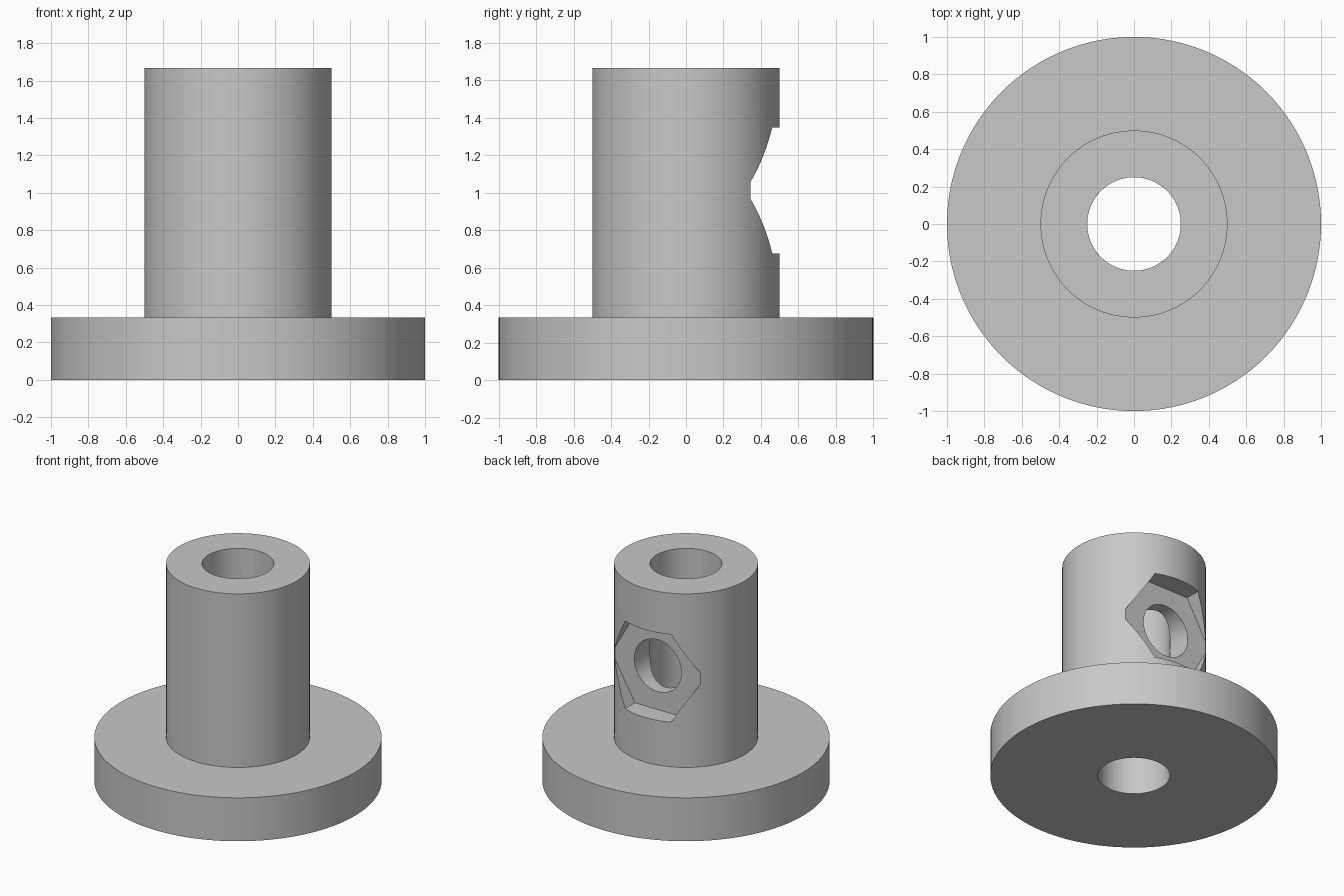
import bpy, bmesh, math
from mathutils import Vector

default = bpy.data.objects.get("Cube")
if default:
    bpy.data.objects.remove(default, do_unlink=True)

SEGMENTS = 128
POCKET_Z = 1.013      # height of the nut pocket centre
POCKET_APOTHEM = 0.337
POCKET_FLOOR = 0.343  # y of the pocket floor

grey = bpy.data.materials.new("plain_grey")
grey.use_nodes = True
colour = (0.58, 0.58, 0.58, 1)
grey.diffuse_color = colour
grey.node_tree.nodes["Principled BSDF"].inputs["Base Color"].default_value = colour


def lathe(name, profile):
    """Closed (radius, height) profile spun around z."""
    bm = bmesh.new()
    verts = [bm.verts.new((r, 0, z)) for r, z in profile]
    edges = [bm.edges.new((v, verts[i - 1])) for i, v in enumerate(verts)]
    bmesh.ops.spin(bm, geom=verts + edges, cent=(0, 0, 0), axis=(0, 0, 1),
                   angle=math.tau, steps=SEGMENTS, use_merge=True)
    bmesh.ops.remove_doubles(bm, verts=bm.verts, dist=1e-5)
    bmesh.ops.recalc_face_normals(bm, faces=bm.faces)
    mesh = bpy.data.meshes.new(name)
    bm.to_mesh(mesh)
    bm.free()
    obj = bpy.data.objects.new(name, mesh)
    bpy.context.collection.objects.link(obj)
    obj.data.materials.append(grey)
    return obj


def y_prism(name, sides, radius, start, end):
    """Prism along y, with a corner pointing to +x."""
    bpy.ops.mesh.primitive_cylinder_add(vertices=sides, radius=radius, depth=end - start)
    obj = bpy.context.object
    obj.name = name
    # Put a corner on x, then lay the prism along y
    for v in obj.data.vertices:
        x, y, z = v.co
        if sides == 6:
            x, y = y, -x
        v.co = Vector((x, z + (start + end) / 2, -y + POCKET_Z))
    obj.data.materials.append(grey)
    obj.hide_render = True
    return obj


def cut(target, cutter):
    mod = target.modifiers.new(cutter.name, "BOOLEAN")
    mod.operation = "DIFFERENCE"
    mod.solver = "EXACT"
    mod.object = cutter
    bpy.ops.object.select_all(action="DESELECT")
    bpy.context.view_layer.objects.active = target
    target.select_set(True)
    bpy.ops.object.modifier_apply(modifier=mod.name)
    bpy.data.objects.remove(cutter, do_unlink=True)


# Round flange and column with a bore right through
body = lathe("flanged_column", [(0.25, 0), (1, 0), (1, 1 / 3), (0.5, 1 / 3),
                                (0.5, 5 / 3), (0.25, 5 / 3)])

# Hexagonal nut pocket in the back, and the screw hole from it into the bore
cut(body, y_prism("nut_pocket", 6, POCKET_APOTHEM / math.cos(math.pi / 6), POCKET_FLOOR, 0.7))
cut(body, y_prism("screw_hole", 64, 0.2, 0, 0.7))

body.select_set(True)
bpy.context.view_layer.objects.active = body
bpy.ops.object.shade_smooth_by_angle(angle=math.radians(30))
